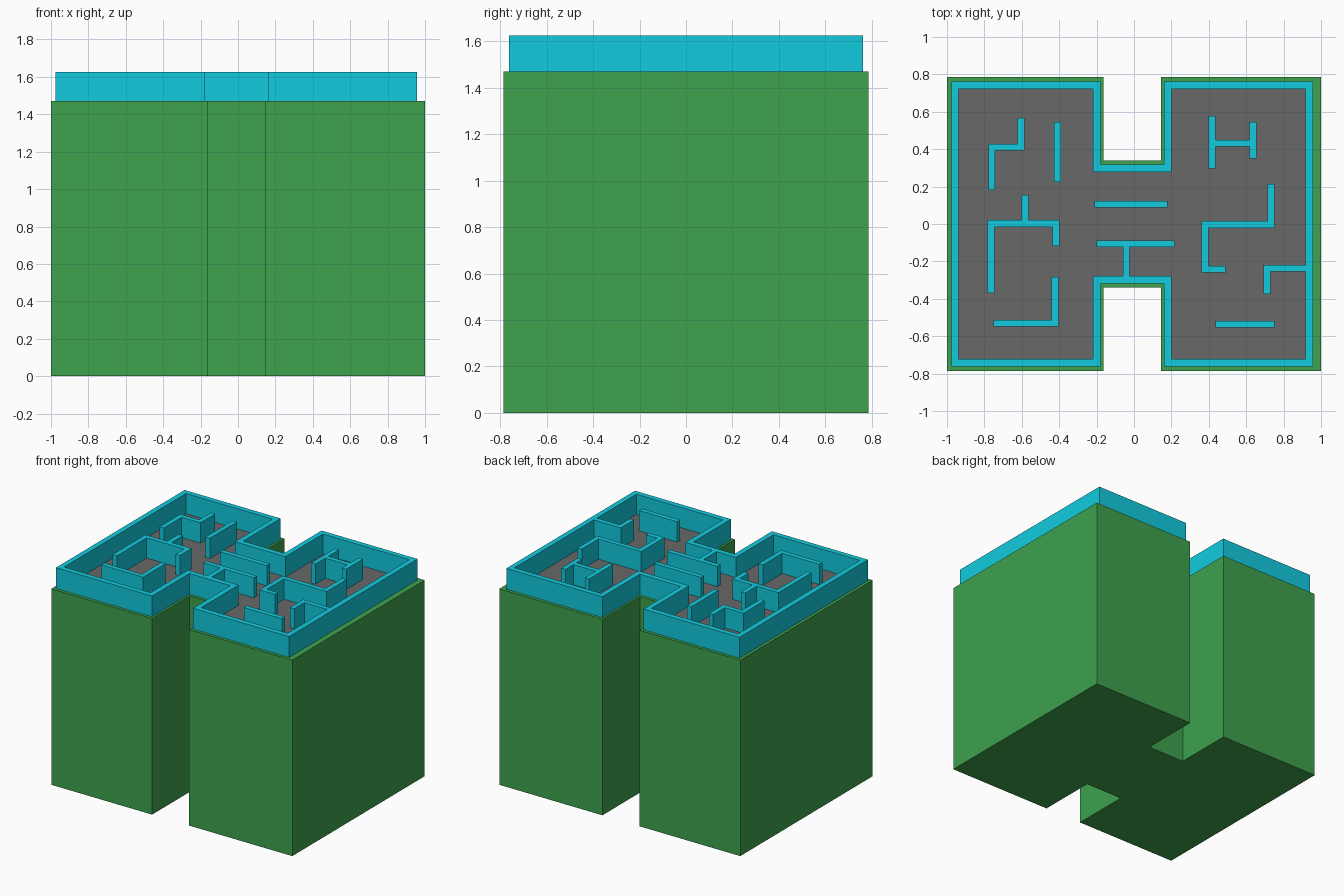
import bpy, bmesh
from mathutils import Vector

if "Cube" in bpy.data.objects:
    bpy.data.objects.remove(bpy.data.objects["Cube"])

BASE_TOP, FLOOR_TOP, WALL_TOP = 1.47, 1.474, 1.626


def material(name, rgb):
    m = bpy.data.materials.new(name)
    m.diffuse_color = (*rgb, 1)
    m.use_nodes = True
    m.node_tree.nodes["Principled BSDF"].inputs["Base Color"].default_value = m.diffuse_color
    return m


green = material("green", (0.048, 0.36, 0.076))
cyan = material("cyan", (0.006, 0.60, 0.74))
grey = material("dark_grey", (0.14, 0.14, 0.14))


def finish(name, bm, mat):
    bmesh.ops.recalc_face_normals(bm, faces=bm.faces)
    me = bpy.data.meshes.new(name)
    bm.to_mesh(me)
    bm.free()
    me.materials.append(mat)
    ob = bpy.data.objects.new(name, me)
    bpy.context.collection.objects.link(ob)
    return ob


def prism(name, pts, z0, z1, mat):
    """Extrude a flat outline from z0 to z1."""
    bm = bmesh.new()
    face = bm.faces.new([bm.verts.new((x, y, z0)) for x, y in pts])
    top = bmesh.ops.extrude_face_region(bm, geom=[face], use_keep_orig=True)["geom"]
    bmesh.ops.translate(bm, vec=(0, 0, z1 - z0),
                        verts=[g for g in top if isinstance(g, bmesh.types.BMVert)])
    return finish(name, bm, mat)


def side_points(path, half, closed):
    """Mitred offset points on both sides of a centre line."""
    p = [Vector(q) for q in path]
    n = len(p)
    left, right = [], []
    for i in range(n):
        a = (p[i] - p[i - 1]).normalized() if closed or i > 0 else None
        b = (p[(i + 1) % n] - p[i]).normalized() if closed or i < n - 1 else None
        a, b = a or b, b or a
        na, nb = Vector((-a.y, a.x)), Vector((-b.y, b.x))
        off = (na + nb) * (half / (1 + na.dot(nb)))
        left.append(p[i] + off)
        right.append(p[i] - off)
    return left, right


def wall(name, path, half=0.018, closed=False):
    """Upright wall of constant thickness along a centre line."""
    left, right = side_points(path, half, closed)
    if not closed:
        return prism(name, left + right[::-1], BASE_TOP, WALL_TOP, cyan)
    bm = bmesh.new()
    rings = [[bm.verts.new((q.x, q.y, z)) for q in side]
             for side, z in ((left, BASE_TOP), (right, BASE_TOP),
                             (right, WALL_TOP), (left, WALL_TOP))]
    n = len(path)
    for k in range(4):
        r, s = rings[k], rings[(k + 1) % 4]
        for i in range(n):
            j = (i + 1) % n
            bm.faces.new((r[i], r[j], s[j], s[i]))
    return finish(name, bm, cyan)


def h_outline(x0, x1, n0, n1, y, ny):
    """H-shaped plan: overall x range, notch x range, half depth, notch y."""
    return [(x0, -y), (n0, -y), (n0, -ny), (n1, -ny), (n1, -y), (x1, -y),
            (x1, y), (n1, y), (n1, ny), (n0, ny), (n0, y), (x0, y)]


# Tall base block, floor panel and surrounding wall
prism("base_block", h_outline(-1, 1, -0.163, 0.144, 0.785, 0.34), 0, BASE_TOP, green)
ring = h_outline(-0.957, 0.937, -0.2, 0.18, 0.742, 0.298)
prism("floor_panel", ring, BASE_TOP - 0.01, FLOOR_TOP, grey)
wall("outer_wall", ring, 0.02, True)

# Inner partitions, given by their centre lines
partitions = {
    "zigzag_wall": [(-0.604, 0.567), (-0.604, 0.41), (-0.76, 0.41), (-0.76, 0.182)],
    "upper_left_wall": [(-0.409, 0.545), (-0.409, 0.224)],
    "left_bracket_wall": [(-0.765, -0.37), (-0.765, 0.003), (-0.417, 0.003), (-0.417, -0.118)],
    "left_bracket_stub": [(-0.583, 0.02), (-0.583, 0.155)],
    "lower_left_corner_wall": [(-0.422, -0.283), (-0.422, -0.53), (-0.751, -0.53)],
    "hall_wall": [(-0.211, 0.105), (0.179, 0.105)],
    "hall_t_wall": [(-0.2, -0.105), (0.217, -0.105)],
    "hall_t_stem": [(-0.042, -0.122), (-0.042, -0.28)],
    "h_wall_left": [(0.417, 0.578), (0.417, 0.298)],
    "h_wall_bar": [(0.434, 0.432), (0.619, 0.432)],
    "h_wall_right": [(0.636, 0.545), (0.636, 0.35)],
    "s_wall": [(0.733, 0.214), (0.733, -0.003), (0.379, -0.003), (0.379, -0.242), (0.489, -0.242)],
    "right_hook_wall": [(0.918, -0.236), (0.711, -0.236), (0.711, -0.374)],
    "lower_right_wall": [(0.436, -0.536), (0.751, -0.536)],
}
for part, path in partitions.items():
    wall(part, path)
